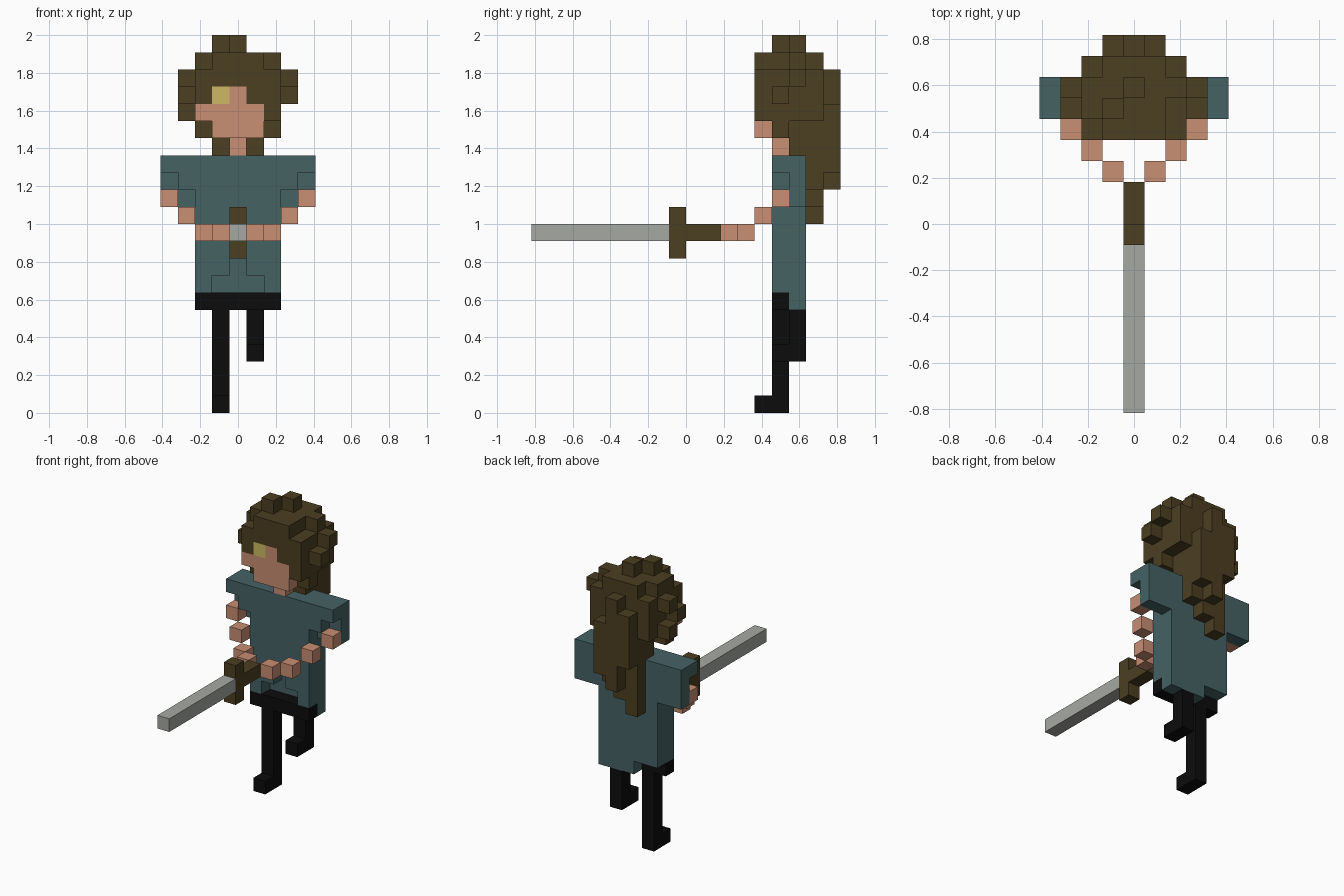
import bpy, bmesh
from mathutils import Vector

if "Cube" in bpy.data.objects:
    bpy.data.objects.remove(bpy.data.objects["Cube"])

V = 1 / 11          # edge of one cube; the figure is 22 cubes tall
DIRS = [Vector(d) for d in ((1, 0, 0), (-1, 0, 0), (0, 1, 0), (0, -1, 0), (0, 0, 1), (0, 0, -1))]
cells = {}          # (x, y, z) -> part name
part_material = {}


def material(name, rgb):
    m = bpy.data.materials.new(name)
    lin = [(c / 255 / 12.92) if c < 11 else ((c / 255 + 0.055) / 1.055) ** 2.4 for c in rgb]
    m.diffuse_color = (*lin, 1)
    m.use_nodes = True
    m.node_tree.nodes["Principled BSDF"].inputs["Base Color"].default_value = m.diffuse_color
    return m


def fill(part, x, y, z):
    """Fill inclusive cell ranges; a later part replaces an earlier one."""
    r = [(a, a) if isinstance(a, int) else a for a in (x, y, z)]
    for i in range(r[0][0], r[0][1] + 1):
        for j in range(r[1][0], r[1][1] + 1):
            for k in range(r[2][0], r[2][1] + 1):
                cells[i, j, k] = part


def clear(x, y, z):
    cells.pop((x, y, z), None)


def build(part):
    """Make the outer skin of a part, leaving out faces hidden by other cubes."""
    bm = bmesh.new()
    for c in [c for c, p in cells.items() if p == part]:
        centre = Vector(c) + Vector((0, 0.5, 0.5))
        for d in DIRS:
            if tuple(int(a + b) for a, b in zip(c, d)) in cells:
                continue
            u = Vector((d.y, d.z, d.x))
            w = d.cross(u)
            bm.faces.new([bm.verts.new((centre + (d + u * a + w * b) / 2) * V)
                          for a, b in ((-1, -1), (1, -1), (1, 1), (-1, 1))])
    bmesh.ops.remove_doubles(bm, verts=bm.verts, dist=1e-4)
    bmesh.ops.dissolve_limit(bm, angle_limit=0.01, verts=bm.verts, edges=bm.edges)
    mesh = bpy.data.meshes.new(part)
    bm.to_mesh(mesh)
    bm.free()
    mesh.materials.append(part_material[part])
    bpy.context.collection.objects.link(bpy.data.objects.new(part, mesh))


brown = material("dark brown", (76, 62, 33))
skin = material("skin", (200, 142, 115))
teal = material("teal cloth", (70, 98, 100))
black = material("black", (12, 12, 12))
steel = material("steel", (166, 169, 163))
gold = material("gold", (204, 184, 100))
part_material.update(hair=brown, hilt=brown, face=skin, left_arm=skin, right_arm=skin,
                     tunic=teal, legs=black, blade=steel, eye=gold)

# Tunic: torso, arched front opening, sleeves and uneven hem
fill("tunic", (-2, 2), (5, 6), (7, 14))
fill("tunic", (0, 2), 6, 6)
for x, z in ((-1, 7), (0, 7), (1, 7), (0, 8)):
    clear(x, 5, z)
for s in (-1, 1):
    for x in (3, 4):
        fill("tunic", s * x, 6, (12, 14))
        fill("tunic", s * x, 5, 14)
    fill("tunic", s * 3, 5, 13)

# Arms step down and inwards to the hilt
for s, name in ((-1, "right_arm"), (1, "left_arm")):
    for x, y, z in ((4, 5, 12), (3, 4, 11), (2, 3, 10), (1, 2, 10)):
        fill(name, s * x, y, z)

# Hips, standing leg and raised leg
fill("legs", (-2, 2), 5, 6)
fill("legs", -1, 5, (0, 5))
fill("legs", -1, 4, 0)
fill("legs", 1, 6, (3, 5))
fill("legs", 1, 5, 3)

# Sword
fill("hilt", 0, (-1, 1), 10)
fill("hilt", 0, -1, (9, 11))
fill("blade", 0, (-9, -2), 10)

# Hair: head block, crown, side tufts
fill("hair", (-2, 2), (4, 7), (17, 19))
fill("hair", (-2, 2), 5, 16)
fill("hair", (-1, 1), (6, 7), (15, 16))
fill("hair", (-1, 1), 4, 20)
fill("hair", (-2, 1), 5, 20)
fill("hair", (-2, 2), 6, 20)
fill("hair", (-1, 1), 7, 20)
for c in ((0, 6, 21), (-1, 5, 21), (3, 5, 18), (3, 6, 19), (-3, 5, 18), (-3, 6, 17), (-3, 6, 19)):
    fill("hair", *c)

# Hair: long back lock tapering to a point
fill("hair", 0, 8, 19)
fill("hair", (-1, 0), 8, 18)
fill("hair", (-1, 1), 8, (15, 17))
fill("hair", (0, 1), 8, 14)
fill("hair", 0, 8, 13)
fill("hair", (-1, 1), 7, (13, 14))
fill("hair", (-1, 0), 7, 12)
fill("hair", -1, 7, 11)

# Face, neck and the one visible eye
fill("face", (-1, 1), 4, 16)
fill("face", (-2, 1), 4, 17)
fill("face", 0, 4, 18)
fill("face", 0, 5, 15)
fill("eye", -1, 4, 18)

for part in part_material:
    build(part)
